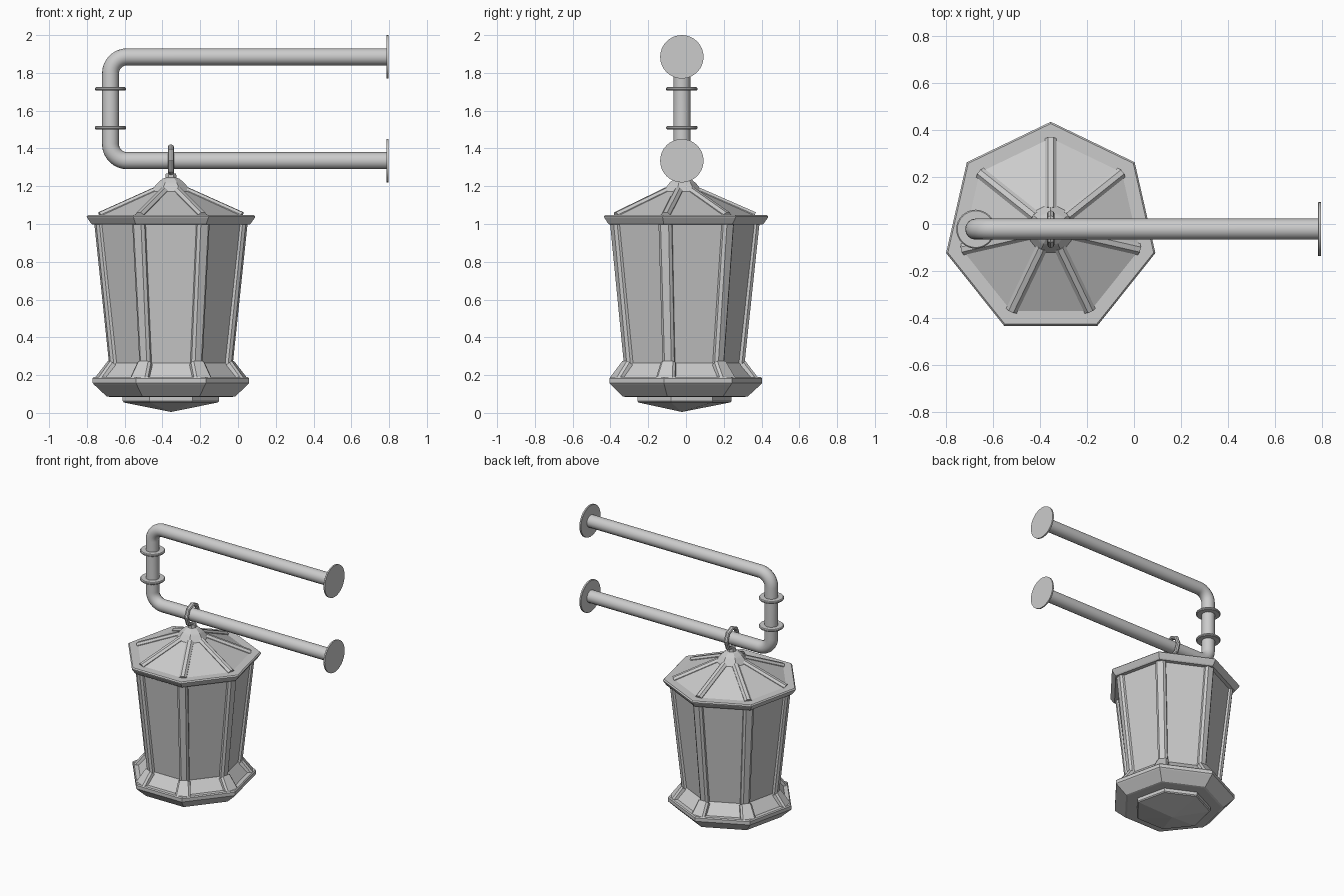
import bpy, bmesh
from math import sin, cos, pi
from mathutils import Vector, Matrix

if "Cube" in bpy.data.objects:
    bpy.data.objects.remove(bpy.data.objects["Cube"])

CX, CY = -0.355, -0.022   # lantern axis
N = 7                     # lantern sides


def make(name, bm, smooth=False):
    bmesh.ops.recalc_face_normals(bm, faces=bm.faces)
    me = bpy.data.meshes.new(name)
    bm.to_mesh(me)
    bm.free()
    ob = bpy.data.objects.new(name, me)
    bpy.context.collection.objects.link(ob)
    if smooth:
        select(ob)
        bpy.ops.object.shade_smooth_by_angle(angle=0.6)
    return ob


def select(ob):
    bpy.ops.object.select_all(action='DESELECT')
    ob.select_set(True)
    bpy.context.view_layer.objects.active = ob


def lathe(name, profile, sides=N, center=(CX, CY, 0), rot=None, smooth=False):
    """Turn (radius, height) points into a closed solid with flat or pointed ends."""
    bm = bmesh.new()
    rings = []
    for r, z in profile:
        if r == 0:
            rings.append([bm.verts.new((0, 0, z))] * sides)
        else:
            rings.append([bm.verts.new((r * cos(pi / 2 + 2 * pi * i / sides),
                                        r * sin(pi / 2 + 2 * pi * i / sides), z))
                          for i in range(sides)])
    for a, b in zip(rings, rings[1:]):
        for i in range(sides):
            j = (i + 1) % sides
            bm.faces.new(list(dict.fromkeys((a[i], a[j], b[j], b[i]))))
    for ring, (r, z) in ((rings[0], profile[0]), (rings[-1], profile[-1])):
        if r:
            bm.faces.new(ring)
    m = Matrix.Translation(center)
    if rot:
        m = m @ rot
    bmesh.ops.transform(bm, matrix=m, verts=bm.verts)
    return make(name, bm, smooth)


def corner_bars(name, p0, p1, w0, w1, depth, chamfer):
    """Chamfered bars on all seven corners, from (r, z) p0 to p1."""
    bm = bmesh.new()
    for k in range(N):
        a = pi / 2 + 2 * pi * k / N
        rad, tan = Vector((cos(a), sin(a), 0)), Vector((-sin(a), cos(a), 0))
        d = (rad * (p1[0] - p0[0]) + Vector((0, 0, p1[1] - p0[1]))).normalized()
        nor = tan.cross(d)
        if nor.dot(rad + Vector((0, 0, 0.5))) < 0:
            nor = -nor
        ends = []
        for (r, z), w in ((p0, w0), (p1, w1)):
            c = Vector((CX, CY, z)) + rad * r
            h = w / 2
            sec = [(-h, -depth), (h, -depth), (h, -chamfer), (h - chamfer, 0),
                   (chamfer - h, 0), (-h, -chamfer)]
            ends.append([bm.verts.new(c + tan * x + nor * y) for x, y in sec])
        A, B = ends
        for i in range(6):
            j = (i + 1) % 6
            bm.faces.new((A[i], A[j], B[j], B[i]))
        bm.faces.new(A)
        bm.faces.new(B)
    return make(name, bm)


# Lantern body, bottom to top
lathe("bottom_finial", [(0, 0.005), (0.255, 0.055), (0.262, 0.062), (0.262, 0.09)])
lathe("base_tray", [(0.335, 0.085), (0.35, 0.088), (0.418, 0.15), (0.425, 0.158),
                    (0.425, 0.183), (0.418, 0.19), (0.385, 0.19)])
lathe("base_skirt", [(0.39, 0.187), (0.318, 0.265), (0.29, 0.265)])
lathe("glass_panes", [(0.316, 0.25), (0.402, 1.01)])
lathe("roof_rim", [(0.38, 0.995), (0.428, 0.998), (0.436, 1.006), (0.456, 1.034),
                   (0.4577, 1.04), (0.45, 1.048), (0.385, 1.048)])
lathe("roof", [(0.39, 1.04), (0.388, 1.048), (0.09, 1.18)])
lathe("roof_cap", [(0.10, 1.15), (0.113, 1.165), (0.108, 1.175), (0.078, 1.212),
                   (0.07, 1.22), (0.045, 1.24), (0.03, 1.245), (0.028, 1.268)])
corner_bars("corner_posts", (0.331, 0.25), (0.412, 1.01), 0.064, 0.072, 0.05, 0.014)
corner_bars("post_feet", (0.402, 0.188), (0.336, 0.275), 0.105, 0.08, 0.04, 0.012)
corner_bars("roof_ribs", (0.392, 1.062), (0.095, 1.192), 0.05, 0.05, 0.035, 0.014)

# Hanging link around the lower arm
bm = bmesh.new()
S, T = 8, 8
ring = []
for i in range(S):
    a = 2 * pi * i / S + pi / 2
    ring.append([bm.verts.new((CX + 0.016 * sin(2 * pi * j / T),
                               CY + (0.066 + 0.014 * cos(2 * pi * j / T)) * cos(a),
                               1.335 + (0.073 + 0.014 * cos(2 * pi * j / T)) * sin(a)))
                 for j in range(T)])
for i in range(S):
    for j in range(T):
        bm.faces.new((ring[i][j], ring[(i + 1) % S][j],
                      ring[(i + 1) % S][(j + 1) % T], ring[i][(j + 1) % T]))
make("hanging_link", bm)

# Bracket pipe: two arms joined by an upright with rounded bends
ZT, ZB, XV, BR = 1.885, 1.335, -0.675, 0.088
path = [(0.79, ZT)]
path += [(XV + BR + BR * cos(a), ZT - BR + BR * sin(a))
         for a in [pi / 2 + pi / 2 * i / 8 for i in range(9)]]
path += [(XV + BR + BR * cos(a), ZB + BR + BR * sin(a))
         for a in [pi + pi / 2 * i / 8 for i in range(9)]]
path += [(0.79, ZB)]
cu = bpy.data.curves.new("bracket_pipe", 'CURVE')
cu.dimensions = '3D'
sp = cu.splines.new('POLY')
sp.points.add(len(path) - 1)
for p, (x, z) in zip(sp.points, path):
    p.co = (x, CY, z, 1)
cu.bevel_depth = 0.045
cu.bevel_resolution = 6
cu.use_fill_caps = True
pipe = bpy.data.objects.new("bracket_pipe", cu)
bpy.context.collection.objects.link(pipe)
select(pipe)
bpy.ops.object.convert(target='MESH')
bpy.ops.object.shade_smooth_by_angle(angle=0.6)

# Wall plates and pipe collars
for label, z in (("upper", ZT), ("lower", ZB)):
    lathe(label + "_wall_plate", [(0.113, -0.012), (0.115, -0.01), (0.115, 0)], 32,
          (0.797, CY, z), Matrix.Rotation(pi / 2, 4, 'Y'), True)
for label, z in (("upper", 1.715), ("lower", 1.51)):
    lathe(label + "_collar", [(0.04, -0.009), (0.078, -0.009), (0.083, -0.004),
                              (0.083, 0.004), (0.078, 0.009), (0.04, 0.009)], 32,
          (XV, CY, z), None, True)
